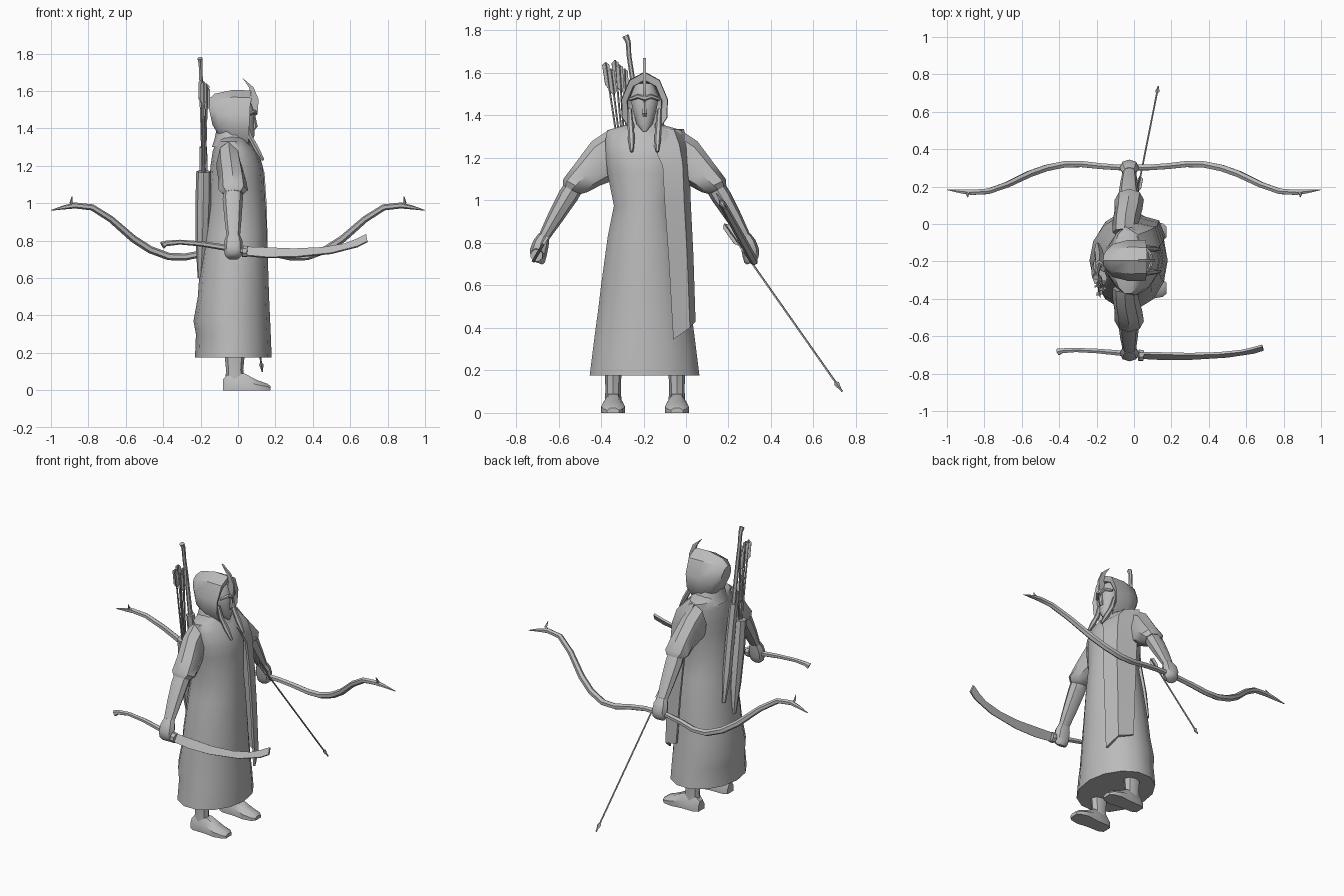
import bpy, bmesh, math
from mathutils import Vector

CY = -0.195  # centre line of the figure
grey = bpy.data.materials.new("plain grey")
grey.diffuse_color = (0.5, 0.5, 0.5, 1)


def finish(name, bm, angle=40):
    bmesh.ops.recalc_face_normals(bm, faces=bm.faces)
    me = bpy.data.meshes.new(name)
    bm.to_mesh(me)
    bm.free()
    me.materials.append(grey)
    me.shade_smooth()
    me.set_sharp_from_angle(angle=math.radians(angle))
    ob = bpy.data.objects.new(name, me)
    bpy.context.collection.objects.link(ob)
    return ob


def loft(name, rings, cap=(True, True), closed=True, angle=40):
    bm = bmesh.new()
    vr = [[bm.verts.new(p) for p in r] for r in rings]
    n = len(vr[0])
    for a, b in zip(vr, vr[1:]):
        for i in range(n if closed else n - 1):
            j = (i + 1) % n
            bm.faces.new((a[i], a[j], b[j], b[i]))
    if cap[0]:
        bm.faces.new(vr[0])
    if cap[1]:
        bm.faces.new(vr[-1])
    return finish(name, bm, angle)


def ring(c, u, v, n):
    c, u, v = Vector(c), Vector(u), Vector(v)
    return [c + u * math.cos(2 * math.pi * i / n) + v * math.sin(2 * math.pi * i / n)
            for i in range(n)]


def flat_ring(z, cx, rx, ry, n=12, cy=CY):
    return ring((cx, cy, z), (rx, 0, 0), (0, ry, 0), n)


def tube(name, pts, radii, n=6, side=(0, 1, 0), squash=1.0):
    pts = [Vector(p) for p in pts]
    rings = []
    for i, p in enumerate(pts):
        d = (pts[min(i + 1, len(pts) - 1)] - pts[max(i - 1, 0)]).normalized()
        v = d.cross(Vector(side)).normalized()
        u = v.cross(d).normalized()
        rings.append(ring(p, u * radii[i] * squash, v * radii[i], n))
    return loft(name, rings)


def plate(name, outline, thick):
    t = Vector(thick) / 2
    return loft(name, [[Vector(p) - t for p in outline], [Vector(p) + t for p in outline]])


# robe: (z, back x, front x, half width)
robe = [(.175, -.23, .18, .265), (.30, -.225, .175, .249), (.37, -.238, .172, .24),
        (.50, -.215, .166, .222), (.60, -.208, .163, .21), (.835, -.18, .155, .177),
        (.975, -.165, .148, .148), (1.13, -.152, .138, .18), (1.20, -.147, .132, .186),
        (1.28, -.135, .10, .19), (1.33, -.115, .05, .18), (1.355, -.09, .03, .09)]
loft("robe", [flat_ring(z, (a + b) / 2, (b - a) / 2, w, 14) for z, a, b, w in robe])

# cloth hanging over one shoulder: (inner z, outer z, front x, inner y, outer y, side x)
drape = [(.345, .43, .165, -.06, .045, .04), (.70, .74, .160, -.08, .035, .02),
         (.98, 1.0, .154, -.10, .022, .0), (1.16, 1.18, .142, -.11, .016, -.02),
         (1.25, 1.27, .118, -.15, .008, -.03), (1.335, 1.335, .05, -.2, -.01, -.05)]
rings = []
for za, zc, xf, ya, yc, xs in drape:
    zb, yb = (za + 2 * zc) / 3, ya + (yc - ya) * .75
    rings.append([(xf, ya, za), (xf - .03, yb, zb), (xs, yc, zc),
                  (xs, yc - .015, zc), (xf - .045, yb - .012, zb), (xf - .015, ya, za)])
loft("shoulder_drape", rings)

# legs and feet
for side, y in (("right", -.343), ("left", -.043)):
    loft(side + "_leg", [flat_ring(z, -.018, rx, ry, 8, y) for z, rx, ry in
                         ((.05, .05, .04), (.11, .046, .036), (.20, .055, .04), (.30, .06, .045))])
    foot = [(-.08, .03, .06), (-.05, .045, .09), (.035, .046, .09),
            (.10, .056, .055), (.155, .046, .036), (.175, .028, .022)]
    loft(side + "_foot", [[(x, y - w, 0), (x, y + w, 0), (x, y + w, t * .55), (x, y + w * .5, t),
                           (x, y - w * .5, t), (x, y - w, t * .55)] for x, w, t in foot])

# arms: (offset from centre, z, half size across, half size along x, centre x, normal angle)
sleeve = [(.15, 1.215, .117, .065, -.05, 80), (.20, 1.185, .105, .07, -.045, 62),
          (.27, 1.12, .078, .074, -.03, 40), (.325, 1.07, .065, .078, -.025, 28),
          (.345, 1.05, .045, .055, -.025, 28)]
forearm = [(.31, 1.10, .045, .05, -.025, 28), (.36, 1.02, .047, .054, -.028, 28),
           (.42, .92, .038, .046, -.027, 28), (.475, .825, .026, .036, -.025, 28)]
hand = [(.473, .835, .027, .034, -.025, 20), (.487, .80, .038, .048, -.025, 20),
        (.50, .755, .042, .051, -.025, 20), (.503, .72, .036, .045, -.025, 20),
        (.50, .705, .02, .03, -.025, 20)]
for side, s in (("right", -1), ("left", 1)):
    for part, data in (("sleeve", sleeve), ("forearm", forearm), ("hand", hand)):
        loft(side + "_" + part,
             [ring((cx, CY + s * u, z), (hx, 0, 0),
                   (0, s * hn * math.cos(math.radians(a)), hn * math.sin(math.radians(a))), 8)
              for u, z, hn, hx, cx, a in data])

# hood: arch sections swept from the opening to the back
arch = [(.055, 1.315), (.105, 1.39), (.108, 1.475), (.07, 1.565), (0, 1.603)]
arch = arch + [(-y, z) for y, z in arch[-2::-1]]


def section(x, sc, zc, lean):
    return [(x + lean * (z - 1.45), CY + y * sc, zc + (z - 1.45) * sc) for y, z in arch]


loft("hood", [section(-.01, .72, 1.45, 0), section(.05, .76, 1.45, .1), section(.062, 1, 1.45, .05),
              section(-.03, 1.02, 1.45, .02), section(-.11, .82, 1.46, -.1),
              section(-.15, .45, 1.48, -.1)], cap=(False, True), closed=True, angle=35)
loft("hood_collar", [flat_ring(z, cx, rx, ry, 10) for z, cx, rx, ry in
                     ((1.30, -.03, .11, .13), (1.345, -.035, .09, .10), (1.42, -.04, .07, .085))])

# face and nose
loft("face", [flat_ring(z, cx, rx, ry, 10) for z, cx, rx, ry in
              ((1.325, .068, .008, .01), (1.36, .045, .042, .04), (1.43, .03, .058, .06),
               (1.49, .03, .058, .07), (1.55, .02, .045, .045))])
loft("nose", [flat_ring(z, cx, rx, ry, 6) for z, cx, rx, ry in
              ((1.395, .08, .012, .012), (1.41, .085, .02, .014), (1.48, .08, .01, .008))])
tube("brow", [(.06, CY - .07, 1.475), (.088, CY - .03, 1.49), (.093, CY, 1.48),
              (.088, CY + .03, 1.49), (.06, CY + .07, 1.475)],
     [.008, .011, .012, .011, .008], side=(0, 0, 1))

# crescent crest
crest = [(.024, 1.67), (.083, 1.62), (.11, 1.555), (.106, 1.49), (.085, 1.455),
         (.062, 1.5), (.072, 1.57), (.058, 1.62)]
plate("crest", [(x, CY, z) for x, z in crest], (0, .014, 0))

# hanging tails beside the face
for side, s in (("right", -1), ("left", 1)):
    tube(side + "_tail", [(.045, CY + s * .07, 1.43), (.062, CY + s * .066, 1.36),
                          (.10, CY + s * .062, 1.29), (.135, CY + s * .06, 1.23)],
         [.01, .014, .016, .008])


# bow: half profile mirrored, lying in the slanted plane of the arm
def bow_pt(x, z):
    return (x, .30 - .55 * (z - .75), z)


half = [(1.0, .962, .002), (.93, .978, .011), (.87, .988, .016), (.78, .978, .017),
        (.68, .915, .018), (.56, .81, .02), (.47, .752, .02), (.37, .715, .02),
        (.28, .713, .019), (.18, .733, .018), (.08, .746, .017)]
prof = [(-x, z, r) for x, z, r in half] + half[::-1]
tube("bow", [bow_pt(x, z) for x, z, r in prof], [r for x, z, r in prof], side=(0, .88, .48))
for side, s in (("right", 1), ("left", -1)):
    tube(side + "_bow_prong", [bow_pt(s * .875, .985), bow_pt(s * .893, 1.005),
                               bow_pt(s * .888, 1.035)], [.011, .008, .002], n=5)


# arrows
def arrow(name, tail, tip, head=True, fl=.13, fw=.017):
    a, b = Vector(tail), Vector(tip)
    d = (b - a).normalized()
    tube(name + "_shaft", [a, b], [.005, .005], n=5)
    u = d.cross(Vector((1, .3, 0))).normalized()
    for k, v in enumerate((u, d.cross(u))):
        pts = [a + d * .0, a + v * fw + d * .012, a + v * fw + d * fl * .8, a + d * fl,
               a - v * fw + d * fl * .8, a - v * fw + d * .012]
        plate(name + "_feather_%d" % k, pts, d.cross(v) * .003)
    if head:
        tube(name + "_head", [b - d * .06, b - d * .045, b], [.004, .013, .001], n=4)


arrow("held_arrow", (.02, .18, .89), (.13, .735, .10))
for i, (x, y, z) in enumerate([(-.185, -.38, 1.65), (-.165, -.355, 1.62), (-.195, -.335, 1.66),
                               (-.17, -.315, 1.64), (-.19, -.29, 1.62)]):
    arrow("quiver_arrow_%d" % i, (x, y, z),
          (-.183 + (x + .18) * .4, -.285 + (y + .33) * .3, 1.12), head=False)

# quiver and curved sheath on the back
tube("quiver", [(-.183, -.288, 1.17), (-.186, -.265, 1.0), (-.19, -.23, .78), (-.2, -.20, .60)],
     [.04, .042, .036, .016], n=8, squash=1.1)
tube("sheathed_hilt", [(-.203, -.285, 1.775), (-.2, -.272, 1.745), (-.198, -.268, 1.68),
                       (-.195, -.25, 1.56), (-.186, -.222, 1.3)],
     [.016, .012, .011, .012, .014])
tube("sheath", [(-.186, -.222, 1.3), (-.183, -.19, 1.08), (-.19, -.15, .88), (-.195, -.11, .70)],
     [.024, .026, .025, .01], squash=1.2)


# curved sword in the right hand, in the slanted plane of that arm
def sword_pt(x, z):
    return (x, -.698 + .58 * (z - .75), z)


blade = [(.04, .765), (.3, .755), (.45, .762), (.57, .782), (.63, .805), (.685, .832),
         (.692, .795), (.64, .768), (.5, .732), (.3, .711), (.15, .71), (.04, .72)]
plate("sword_blade", [sword_pt(x, z) for x, z in blade], (0, .012, -.007))
tube("sword_handle", [sword_pt(x, z) for x, z in
                      ((-.405, .775), (-.385, .785), (-.31, .792), (-.2, .783), (-.1, .768), (.03, .745))],
     [.02, .015, .013, .014, .016, .017], side=(0, .87, -.5))
tube("sword_guard", [sword_pt(.025, .743), sword_pt(.05, .741)], [.032, .03], n=8, side=(0, .87, -.5))
